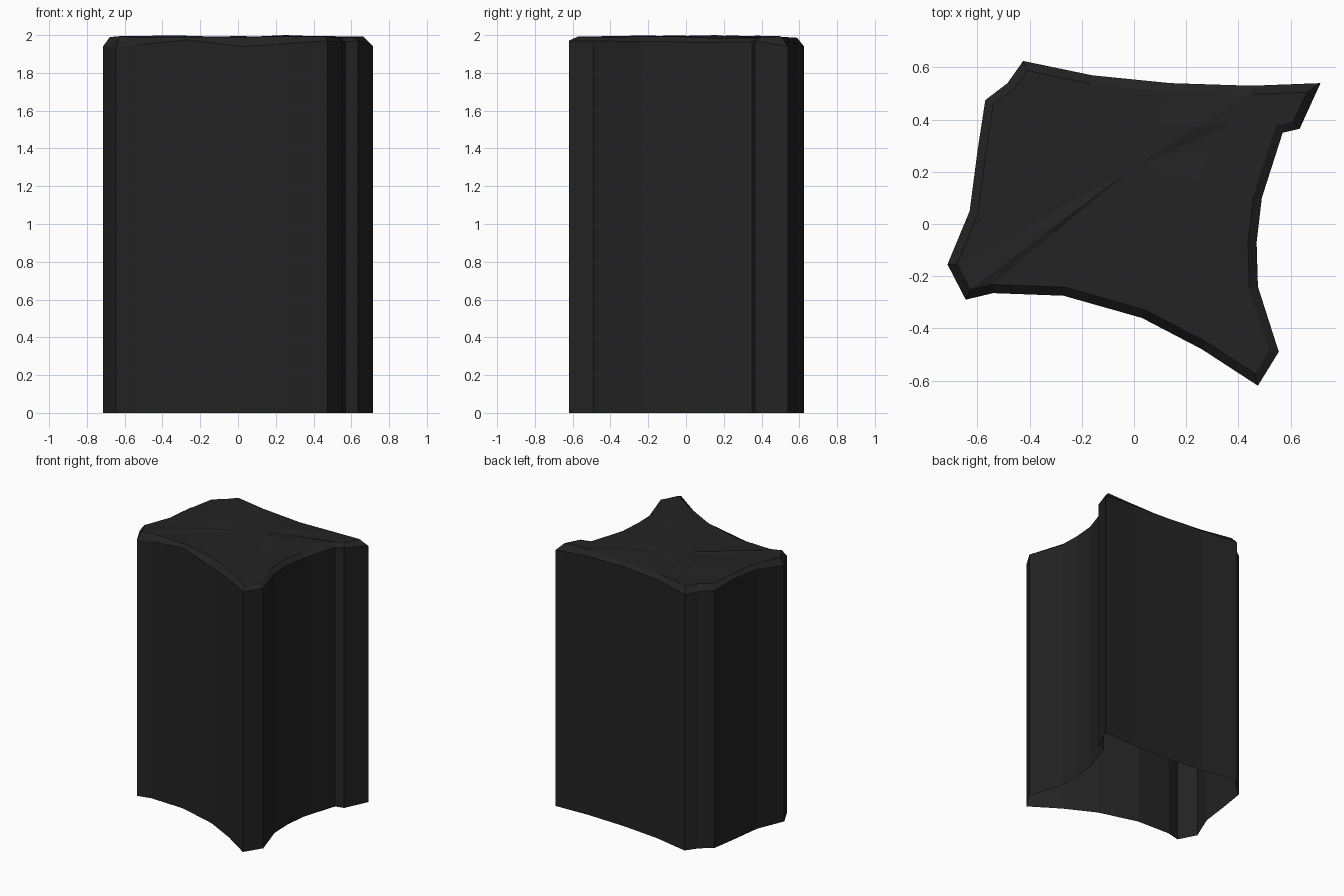
import bpy, bmesh, random
from mathutils import Vector

if "Cube" in bpy.data.objects:
    bpy.data.objects.remove(bpy.data.objects["Cube"])

random.seed(4)

# Outline of the rock column, clockwise from the back-left corner: x, y, wall height
OUTLINE = [(-.425, .625, 1.94), (-.16, .57, 1.96), (.14, .54, 1.965), (.45, .53, 1.96),
           (.715, .54, 1.94), (.635, .365, 1.97), (.57, .35, 1.965), (.49, .10, 1.96),
           (.47, -.07, 1.965), (.475, -.24, 1.965), (.555, -.49, 1.97), (.475, -.62, 1.97),
           (.26, -.48, 1.955), (.03, -.36, 1.94), (-.27, -.275, 1.975), (-.54, -.265, 1.945),
           (-.645, -.29, 1.94), (-.715, -.155, 1.94), (-.63, .05, 1.965), (-.60, .28, 1.975),
           (-.57, .475, 1.95), (-.485, .54, 1.945)]
N = len(OUTLINE)
CENTRE = Vector((0, .22))


def inset(i, d):
    """Corner i moved inwards by d along the mitred edge normals."""
    a, b, c = (Vector(OUTLINE[(i + k) % N][:2]) for k in (-1, 0, 1))
    e1, e2 = (b - a).normalized(), (c - b).normalized()
    n1, n2 = Vector((e1.y, -e1.x)), Vector((e2.y, -e2.x))
    m = (n1 + n2).normalized()
    return b + m * min(d / max(m.dot(n1), .3), d * 1.9)


bm = bmesh.new()
foot, wall, rim, mid = [], [], [], []
for i, (x, y, h) in enumerate(OUTLINE):
    foot.append(bm.verts.new((x, y, 0)))
    wall.append(bm.verts.new((x, y, h)))
    p = inset(i, .033)
    rim.append(bm.verts.new((p.x, p.y, random.uniform(1.983, 1.995))))
    q = CENTRE.lerp(p, .55)
    mid.append(bm.verts.new((q.x, q.y, random.uniform(1.986, 2.0))))

# Walls, chamfered rim and uneven top; the underside is open
for lower, upper in ((foot, wall), (wall, rim), (rim, mid)):
    for i in range(N):
        j = (i + 1) % N
        bm.faces.new((lower[j], lower[i], upper[i], upper[j]))
hub = bm.verts.new((CENTRE.x, CENTRE.y, 1.99))
for i in range(N):
    bm.faces.new((mid[(i + 1) % N], mid[i], hub))
bm.verts.ensure_lookup_table()
hub.co.z = 1.988
max(mid, key=lambda v: v.co.z).co.z = 2.0

mesh = bpy.data.meshes.new("rock_column")
bm.to_mesh(mesh)
bm.free()
rock = bpy.data.objects.new("rock_column", mesh)
bpy.context.collection.objects.link(rock)

mat = bpy.data.materials.new("dark charcoal stone")
mat.diffuse_color = (.017, .017, .017, 1)
mat.use_nodes = True
mat.node_tree.nodes["Principled BSDF"].inputs["Base Color"].default_value = mat.diffuse_color
mesh.materials.append(mat)
